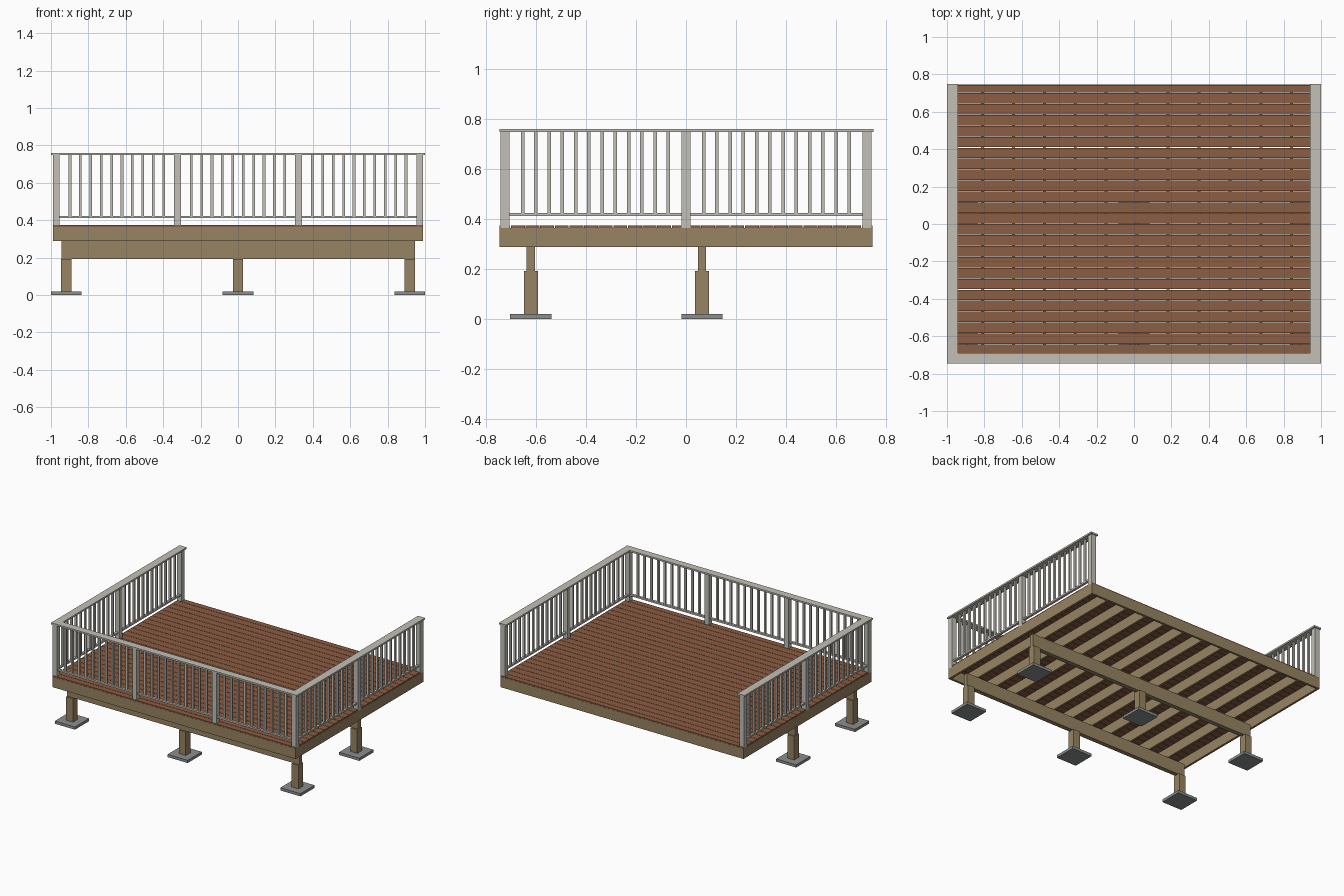
import bpy
import bmesh
from mathutils import Matrix, Vector

cube = bpy.data.objects.get("Cube")
if cube:
    bpy.data.objects.remove(cube, do_unlink=True)


def material(name, rgb):
    """Flat colour from 0-255 sRGB, stored as linear."""
    lin = [((c / 255 + 0.055) / 1.055) ** 2.4 for c in rgb] + [1.0]
    m = bpy.data.materials.new(name)
    m.use_nodes = True
    m.diffuse_color = lin
    m.node_tree.nodes["Principled BSDF"].inputs["Base Color"].default_value = lin
    return m


deck_brown = material("deck brown", (139, 93, 66))
timber = material("timber tan", (151, 132, 99))
rail_grey = material("rail grey", (194, 192, 183))
concrete = material("concrete grey", (140, 141, 141))


def boxes(name, mat, spans):
    """One object made of boxes, each given as (x range, y range, z range)."""
    bm = bmesh.new()
    for span in spans:
        size = Vector([b - a for a, b in span])
        mid = Vector([(a + b) / 2 for a, b in span])
        bmesh.ops.create_cube(bm, size=1, matrix=Matrix.Translation(mid) @ Matrix.Diagonal(size.to_4d()))
    mesh = bpy.data.meshes.new(name)
    bm.to_mesh(mesh)
    bm.free()
    mesh.materials.append(mat)
    obj = bpy.data.objects.new(name, mesh)
    bpy.context.collection.objects.link(obj)
    return obj


def around(c, width):
    return (c - width / 2, c + width / 2)


# Main levels and extents
HX, HY = 0.99, 0.745
BEAM_Z, JOIST_Z, BOARD_Z, DECK_Z = 0.193, 0.289, 0.365, 0.374
RAIL_Z, TOP_Z = 0.748, 0.76
THICK = 0.016

# Footings, support posts and beams
support_x = (-0.918, 0, 0.918)
beam_y = (-0.62, 0.064)
spots = [(x, y) for x in support_x for y in beam_y]
boxes("footings", concrete, [(around(x, 0.164), around(y, 0.164), (0, 0.02)) for x, y in spots])
boxes("support_posts", timber, [(around(x, 0.055), around(y, 0.056), (0.02, BEAM_Z)) for x, y in spots])
boxes("beams", timber, [((-0.945, 0.945), around(y, 0.033), (BEAM_Z, JOIST_Z)) for y in beam_y])

# Rim frame and joists
frame_z = (JOIST_Z, BOARD_Z)
inner = HY - THICK
boxes("rim_front_back", timber, [((-HX, HX), around(s * (HY - THICK / 2), THICK), frame_z) for s in (-1, 1)])
boxes("rim_sides", timber, [(around(s * (HX - THICK / 2), THICK), (-inner, inner), frame_z) for s in (-1, 1)])
boxes("joists", timber, [(around(-0.81 + 0.1653 * i, THICK), (-inner, inner), frame_z) for i in range(11)])

# Deck boards with narrow gaps; the two edge boards are slimmer
GAP, PITCH, FIELD = 0.0027, 0.0584, 0.7006
seams = [-FIELD + PITCH * i for i in range(25)]
edges = [-HY - GAP / 2 + 0.001] + seams + [HY + GAP / 2 - 0.001]
boxes("deck_boards", deck_brown, [
    ((-HX + 0.001, HX - 0.001), (a + GAP / 2, b - GAP / 2), (BOARD_Z, DECK_Z))
    for a, b in zip(edges, edges[1:])])

# Railing posts, standing on the rim
POST = 0.036
PX, PY = 0.972, 0.723
front_x = (-PX, -0.324, 0.324, PX)
side_y = (-PY, 0, PY)
post_spots = [(x, -PY) for x in front_x] + [(s * PX, y) for s in (-1, 1) for y in side_y[1:]]
boxes("railing_posts", rail_grey, [
    (around(x, POST), around(y, POST), (BOARD_Z, RAIL_Z)) for x, y in post_spots])

# Top rails: front one fits between the side ones
INX = 0.942
top = (RAIL_Z, TOP_Z)
boxes("top_rail_front", rail_grey, [((-INX, INX), (-0.745, -0.69), top)])
boxes("top_rail_sides", rail_grey, [(around(s * 0.971, 0.058), (-0.745, 0.748), top) for s in (-1, 1)])

# Bottom rails and balusters for every bay between posts
LOW = (0.411, 0.423)
BAL = 0.014
low_rails, balusters = [], []


def fill_bay(a, b, count, place):
    a, b = a + POST / 2, b - POST / 2
    low_rails.append((*place((a, b), 0.018), LOW))
    step = (b - a) / (count + 1)
    for i in range(1, count + 1):
        balusters.append((*place(around(a + step * i, BAL), BAL), (LOW[1], RAIL_Z)))


for a, b in zip(front_x, front_x[1:]):
    fill_bay(a, b, 10, lambda along, w: (along, around(-PY, w)))
for s in (-1, 1):
    for a, b in zip(side_y, side_y[1:]):
        fill_bay(a, b, 12, lambda along, w: (around(s * PX, w), along))
boxes("bottom_rails", rail_grey, low_rails)
boxes("balusters", rail_grey, balusters)
